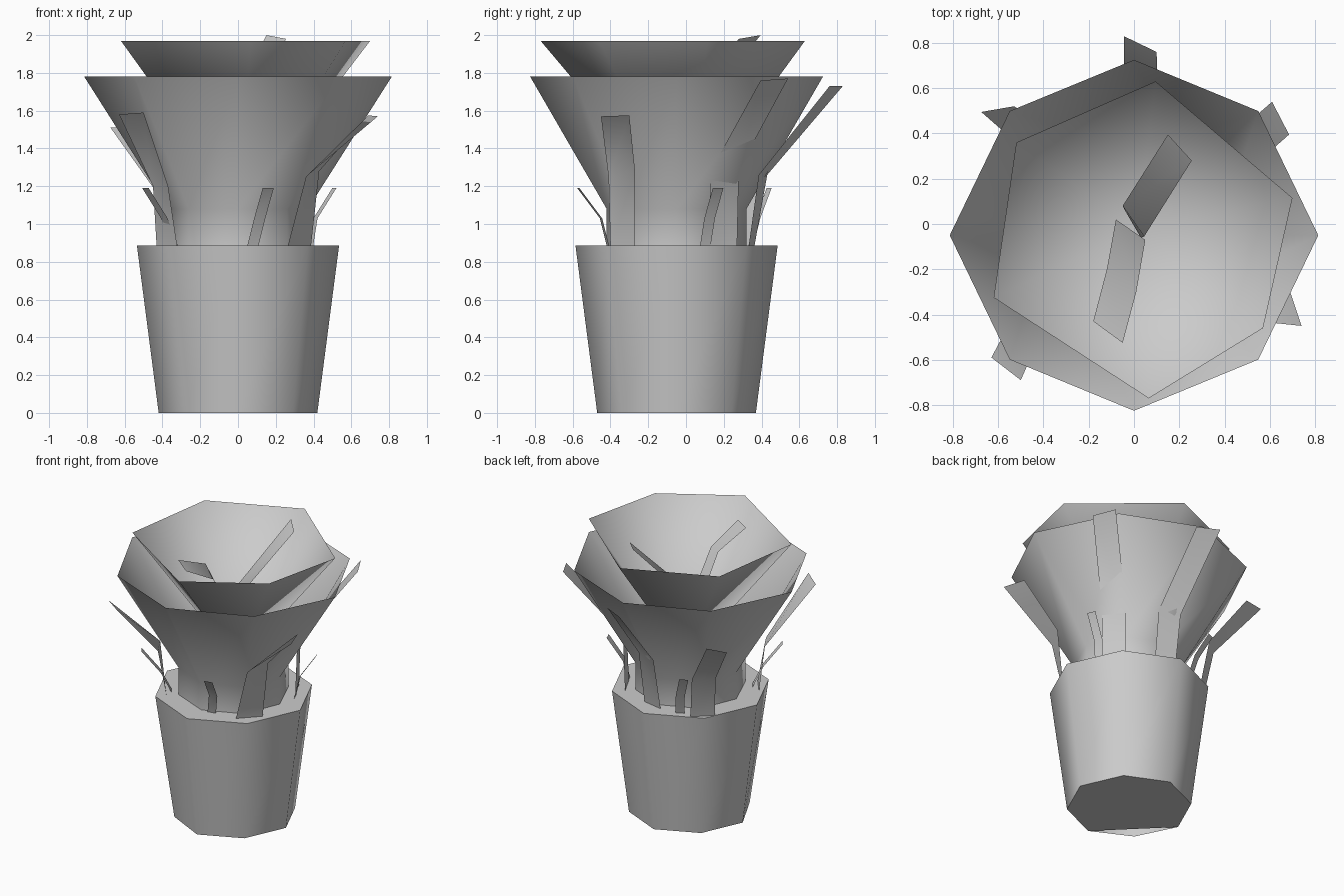
import bpy, bmesh, math
from mathutils import Vector

if "Cube" in bpy.data.objects:
    bpy.data.objects.remove(bpy.data.objects["Cube"], do_unlink=True)

GREY = (0.6, 0.6, 0.6, 1)
mat = bpy.data.materials.new("plain_grey")
mat.use_nodes = True
mat.diffuse_color = GREY
mat.node_tree.nodes["Principled BSDF"].inputs["Base Color"].default_value = GREY


def add_object(name, bm, angle=60):
    mesh = bpy.data.meshes.new(name)
    bm.to_mesh(mesh)
    bm.free()
    mesh.materials.append(mat)
    ob = bpy.data.objects.new(name, mesh)
    bpy.context.collection.objects.link(ob)
    bpy.ops.object.select_all(action="DESELECT")
    ob.select_set(True)
    bpy.context.view_layer.objects.active = ob
    bpy.ops.object.shade_smooth_by_angle(angle=math.radians(angle))
    return ob


def loft(bm, rings):
    """Join matching rings of points with quads."""
    rows = [[bm.verts.new(p) for p in ring] for ring in rings]
    n = len(rows[0])
    for low, high in zip(rows, rows[1:]):
        for i in range(n):
            j = (i + 1) % n
            bm.faces.new((low[i], low[j], high[j], high[i]))
    return rows


def octagon(rx, ry, diagonal, z):
    """Eight points: corners on both axes, and diagonal corners between."""
    d = diagonal
    ring = [(rx, 0), (d, d), (0, ry), (-d, d), (-rx, 0), (-d, -d), (0, -ry), (d, -d)]
    return [(x, y - 0.05, z) for x, y in ring]


# Pot with closed ends; the base plate leaves a small gap at one corner
bm = bmesh.new()
foot, lip = loft(bm, [octagon(.42, .42, .29, 0), octagon(.535, .535, .37, .885)])
foot[5].co += Vector((.01, .01, 0))
bm.faces.new([v for v in foot[::-1] if v != foot[5]])
bm.faces.new(lip)
add_object("pot", bm, 50)

# Outer flower: short tube that flares into a wide open rim
bm = bmesh.new()
loft(bm, [octagon(.37, .37, .26, .87), octagon(.37, .37, .26, 1.08),
          octagon(.814, .775, .549, 1.78)])
add_object("outer_flower", bm)

# Inner flower: irregular six-sided cone
rim = [(0.095, 0.63), (-0.52, 0.36), (-0.62, -0.325),
       (0.065, -0.77), (0.57, -0.46), (0.70, 0.115)]
bm = bmesh.new()
apex = bm.verts.new((0.02, -0.02, 1.08))
edge = [bm.verts.new((x, y, 1.97)) for x, y in rim]
for i in range(6):
    bm.faces.new((apex, edge[i], edge[(i + 1) % 6]))
add_object("inner_flower", bm, 65)


def leaf(name, *pairs):
    """Thin bent strip through pairs of edge points, base to tip."""
    bm = bmesh.new()
    rows = [[bm.verts.new(p) for p in pair] for pair in pairs]
    for a, b in zip(rows, rows[1:]):
        bm.faces.new((a[0], a[1], b[1], b[0]))
    add_object(name, bm)


# Large outer leaves
leaf("leaf_back", [(-.05, .36, .87), (.10, .33, .87)],
     [(-.04, .43, 1.26), (.11, .385, 1.26)], [(-.045, .83, 1.73), (.10, .76, 1.73)])
leaf("leaf_back_left", [(.30, .27, .87), (.375, .12, .87)],
     [(.31, .28, 1.29), (.385, .13, 1.28)], [(.61, .54, 1.77), (.685, .395, 1.76)])
leaf("leaf_back_right", [(-.28, .35, .87), (-.40, .24, .87)],
     [(-.32, .39, 1.18), (-.44, .29, 1.18)], [(-.53, .52, 1.51), (-.675, .495, 1.51)])
leaf("leaf_front_left", [(.26, -.40, .87), (.385, -.27, .87)],
     [(.36, -.41, 1.25), (.43, -.27, 1.28)], [(.74, -.45, 1.57), (.69, -.30, 1.575)])
leaf("leaf_front_right", [(-.43, -.22, .87), (-.32, -.36, .87)],
     [(-.45, -.25, 1.2), (-.37, -.39, 1.2)], [(-.63, -.59, 1.58), (-.50, -.69, 1.59)])

# Leaves inside the inner flower
leaf("inner_leaf_back", [(-.04, .06, 1.3), (.03, -.06, 1.3)],
     [(-.05, .08, 1.6), (.045, -.055, 1.58)], [(.15, .395, 2.0), (.255, .28, 1.98)])
leaf("inner_leaf_front", [(-.08, .02, 1.42), (.05, -.07, 1.40)],
     [(-.12, -.2, 1.83), (.01, -.3, 1.79)], [(-.18, -.43, 1.93), (-.05, -.525, 1.92)])

# Small sprouts around the pot: base, middle and tip of the centre line
sprouts = {
    "sprout_front": [(.075, -.41, .87), (.115, -.45, 1.03), (.16, -.57, 1.19)],
    "sprout_left": [(.385, .10, .87), (.41, .125, 1.03), (.51, .17, 1.19)],
    "sprout_back": [(-.19, .34, .87), (-.22, .38, 1.03), (-.29, .44, 1.19)],
    "sprout_right": [(-.33, -.28, .87), (-.39, -.33, 1.03), (-.49, -.41, 1.19)],
}
for name, path in sprouts.items():
    out = Vector((path[0][0], path[0][1] + 0.05, 0)).normalized()
    side = Vector((-out.y, out.x, 0)) * 0.03
    leaf(name, *[[Vector(p) - side, Vector(p) + side] for p in path])
